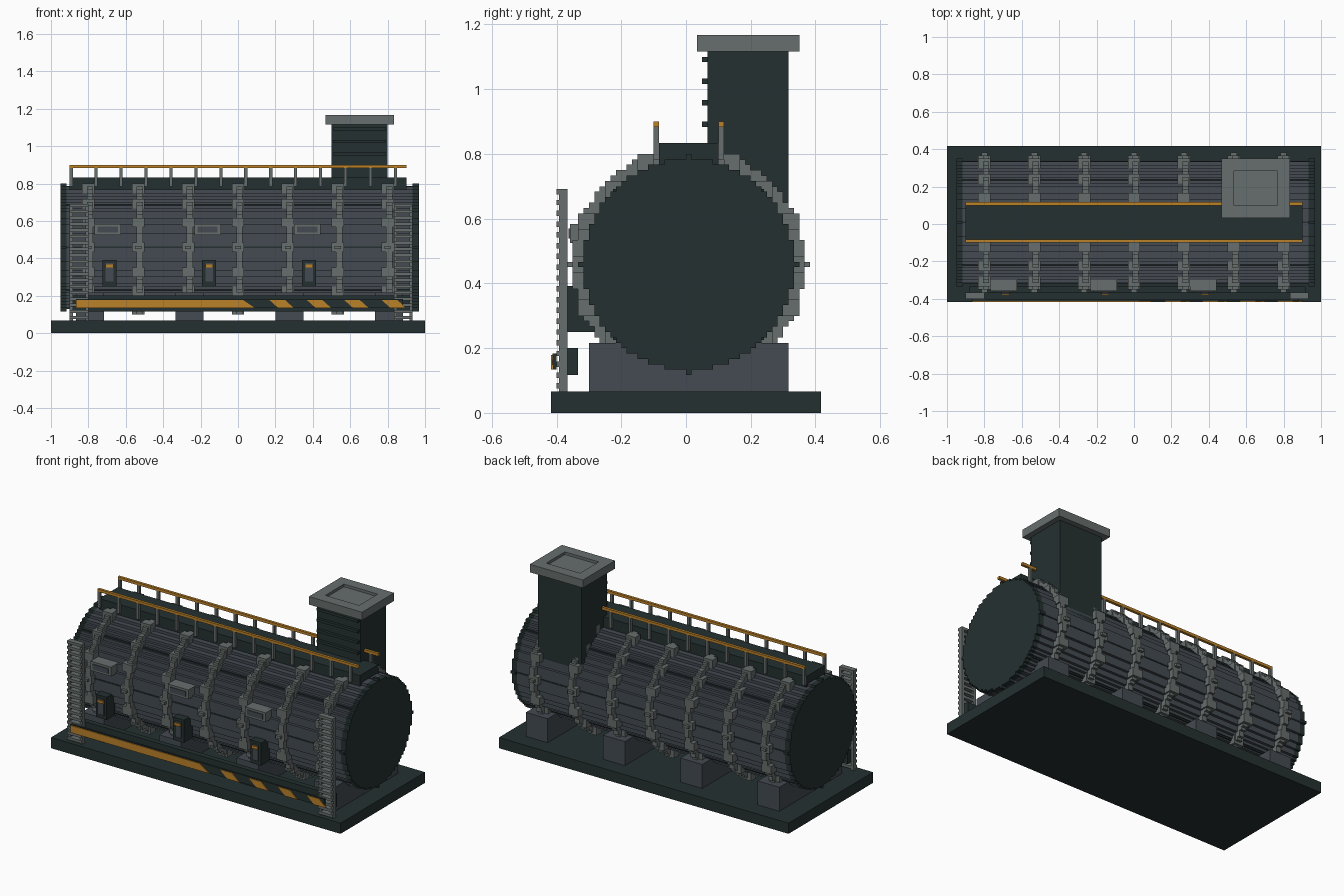
import bpy, bmesh, math

V = 1 / 60          # one block unit
CY, CZ = 0.5, 27.5  # drum axis in block units

cube = bpy.data.objects.get("Cube")
if cube:
    bpy.data.objects.remove(cube, do_unlink=True)


def material(name, r, g, b):
    m = bpy.data.materials.new(name)
    m.use_nodes = True
    m.diffuse_color = (r, g, b, 1)
    bsdf = m.node_tree.nodes["Principled BSDF"]
    bsdf.inputs["Base Color"].default_value = (r, g, b, 1)
    bsdf.inputs["Roughness"].default_value = 0.8
    return m


DARK = material("dark green steel", 0.018, 0.030, 0.030)
SLATE = material("slate steel", 0.058, 0.070, 0.085)
GREY = material("light grey steel", 0.135, 0.158, 0.153)
ORANGE = material("warning orange", 0.50, 0.22, 0.022)


class Part:
    """Collects blocks and prisms (in block units) into one object."""

    def __init__(self, name, mat):
        self.name, self.mat, self.bm = name, mat, bmesh.new()

    def box(self, x0, x1, y0, y1, z0, z1):
        self.prism([(x0, z0), (x1, z0), (x1, z1), (x0, z1)], y0, y1,
                   lambda a, b, d: (a, d, b))
        return self

    def prism(self, outline, d0, d1, place):
        base = [self.bm.verts.new(place(a, b, d0)) for a, b in outline]
        face = self.bm.faces.new(base)
        ext = bmesh.ops.extrude_face_region(self.bm, geom=[face])
        first, last = place(0, 0, d0), place(0, 0, d1)
        move = [q - p for p, q in zip(first, last)]
        verts = [g for g in ext["geom"] if isinstance(g, bmesh.types.BMVert)]
        bmesh.ops.translate(self.bm, verts=verts, vec=move)
        if not face.is_valid or len(face.link_loops if hasattr(face, "link_loops") else face.loops) == 0:
            return self
        return self

    def disc(self, radius, x0, x1):
        """Stepped round slab around the drum axis."""
        n = int(radius)
        right = []
        for k in range(-n, n + 1):
            h = int(math.sqrt(radius ** 2 - k * k)) + 0.5
            right += [(h, k - 0.5), (h, k + 0.5)]
        left = [(-a, b) for a, b in reversed(right)]
        return self.prism(right + left, x0, x1,
                          lambda a, b, d: (d, a + CY, b + CZ))

    def done(self):
        bmesh.ops.recalc_face_normals(self.bm, faces=self.bm.faces)
        bmesh.ops.scale(self.bm, vec=(V, V, V), verts=self.bm.verts)
        mesh = bpy.data.meshes.new(self.name)
        self.bm.to_mesh(mesh)
        self.bm.free()
        mesh.materials.append(self.mat)
        ob = bpy.data.objects.new(self.name, mesh)
        bpy.context.collection.objects.link(ob)
        return ob


# Ground slab and saddle blocks
Part("base_slab", DARK).box(-60, 60, -25, 25, 0, 4).done()
saddles = Part("saddle_blocks", SLATE)
for i in range(4):
    c = -47.5 + 32 * i
    saddles.box(c - 4.5, c + 4.5, -18, 19, 4, 13)
saddles.done()

# Drum body and end caps with small edge lugs
Part("drum_body", SLATE).disc(19.5, -55, 56).done()
caps = Part("drum_end_caps", DARK)
for x in (-57, 56):
    caps.disc(19.5, x, x + 2)
    caps.box(x, x + 2, 0, 1, 7, 48)
    caps.box(x, x + 2, -20, 21, 27, 28)
caps.done()

# Long seams, hoops, clamps and bolts
seams = Part("drum_seams", DARK)
hoops = Part("drum_hoops", GREY)
clamps = Part("hoop_clamps", GREY)
for i in range(8):
    a = math.pi * i / 4
    y, z = CY + 19.45 * math.cos(a), CZ + 19.45 * math.sin(a)
    seams.box(-55, 56, y - 0.25, y + 0.25, z - 0.25, z + 0.25)
for i in range(7):
    c = 0.5 + 16 * (i - 3)
    hoops.disc(21.5, c - 1, c + 1)
    for j in range(16):
        a = math.tau * j / 16
        y, z = CY + round(20.3 * math.cos(a)), CZ + round(20.3 * math.sin(a))
        clamps.box(c - 2.5, c + 1.5, y - 1.5, y + 1.5, z - 1.5, z + 1.5)
    clamps.box(c - 1.5, c + 0.5, -22, 23, 27, 28)
for part in (seams, hoops, clamps):
    part.done()

# Walkway on top with posts and handrails
Part("walkway", DARK).box(-54, 54, -5, 6, 46, 50).done()
posts = Part("railing_posts", GREY)
rails = Part("handrails", ORANGE)
for y in (-6, 6):
    rails.box(-54, 54, y, y + 1, 53, 54)
    for i in range(14):
        x = -54 + 8 * i
        posts.box(x, x + 1, y, y + 1, 47, 53)
posts.done()
rails.done()

# Chimney with slats and a rimmed, recessed top
Part("chimney", DARK).box(30, 48, 4, 19, 30, 67).done()
slats = Part("chimney_slats", DARK)
for z in range(53, 66, 4):
    slats.box(30.5, 47.5, 3, 4, z, z + 1)
slats.done()
crown = Part("chimney_crown", GREY)
crown.box(28, 50, 2, 21, 67, 69)
crown.box(28, 50, 2, 6, 69, 70).box(28, 50, 17, 21, 69, 70)
crown.box(28, 32, 6, 17, 69, 70).box(46, 50, 6, 17, 69, 70)
crown.done()

# Ladders at both ends of the front
ladders = Part("ladders", GREY)
for x in (-54, 50):
    for rail in (x, x + 5):
        ladders.box(rail, rail + 1, -23.5, -22, 4, 41)
    for z in range(4, 41, 2):
        ladders.box(x, x + 6, -24, -22, z + 0.5, z + 1.5)
ladders.done()

# Front beam and warning strip
Part("front_beam", DARK).box(-53, 55, -22, -20, 7, 12).done()
Part("strip_backing", DARK).box(-52, 53, -24.7, -24, 8, 11).done()
strip = Part("warning_stripes", ORANGE)


def stripe(top0, top1, bottom0, bottom1):
    strip.prism([(bottom0, 8), (bottom1, 8), (top1, 10.7), (top0, 10.7)],
                -25, -24.6, lambda a, b, d: (a, d, b))


stripe(-52, 1.5, -52, 5.5)
for i in range(4):
    x = 10 + 12 * i
    stripe(x, x + 5, x + 3, x + 8)
strip.done()

# Wall lamps and control boxes
lamps = Part("wall_lamps", GREY)
lamp_faces = Part("lamp_faces", SLATE)
boxes = Part("control_boxes", DARK)
panels = Part("control_panels", SLATE)
lights = Part("control_lights", ORANGE)
for i in range(3):
    c = -41.5 + 32 * i
    lamps.box(c - 4.5, c + 4, -21.5, -17, 31.5, 35)
    lamp_faces.box(c - 3.5, c + 3, -21.8, -21.4, 32.3, 34.2)
    boxes.box(c - 2, c + 2.5, -22, -17, 15, 23.5)
    panels.box(c - 1, c + 1.5, -22.4, -21.9, 16.5, 22.5)
    lights.box(c - 1, c + 1.5, -22.8, -22.3, 21, 22)
for part in (lamps, lamp_faces, boxes, panels, lights):
    part.done()
